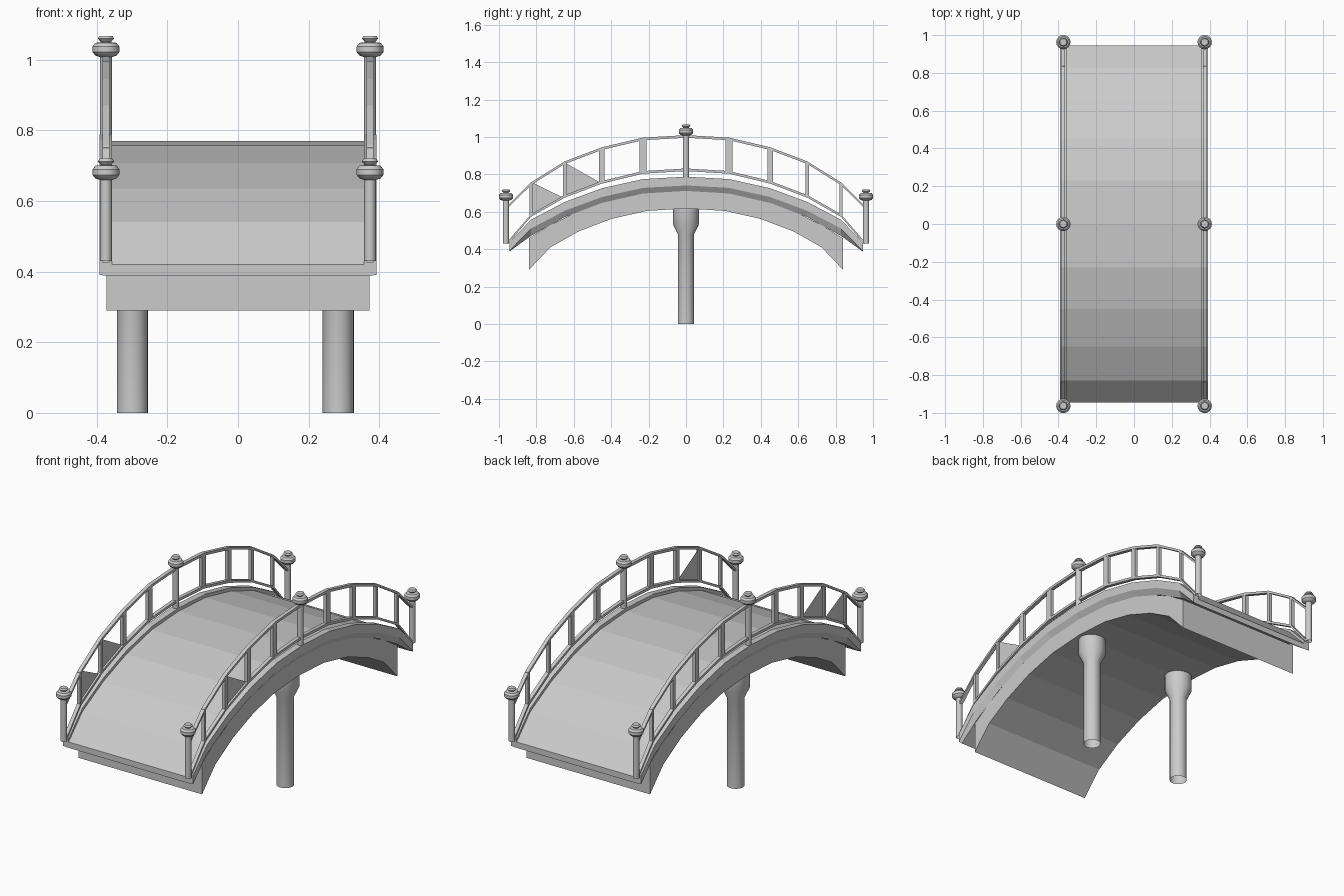
import bpy, bmesh, math

if "Cube" in bpy.data.objects:
    bpy.data.objects.remove(bpy.data.objects["Cube"])

# half-span stations, mirrored to the other side of y = 0
YS = [0, .23, .45, .648, .828, .945]


def full(half):
    return half[:0:-1] + half


def full_y(half):
    return [-v for v in half[:0:-1]] + half


def finish(name, bm, smooth=False):
    bmesh.ops.recalc_face_normals(bm, faces=bm.faces[:])
    me = bpy.data.meshes.new(name)
    bm.to_mesh(me)
    bm.free()
    ob = bpy.data.objects.new(name, me)
    bpy.context.collection.objects.link(ob)
    if smooth:
        bpy.ops.object.select_all(action='DESELECT')
        ob.select_set(True)
        bpy.context.view_layer.objects.active = ob
        bpy.ops.object.shade_smooth_by_angle(angle=math.radians(35))
    return ob


def sweep(name, ys, section):
    """Loft the cross-section section(i) -> [(x, z)] along y."""
    bm = bmesh.new()
    rings = [[bm.verts.new((x, y, z)) for x, z in section(i)]
             for i, y in enumerate(ys)]
    n = len(rings[0])
    for a, b in zip(rings, rings[1:]):
        for k in range(n):
            bm.faces.new((a[k], a[(k + 1) % n], b[(k + 1) % n], b[k]))
    bm.faces.new(rings[0])
    bm.faces.new(rings[-1])
    return finish(name, bm)


def lathe(name, x, y, z0, profile, sides=16):
    """Revolve (radius, z) around a vertical axis; only the top is capped."""
    bm = bmesh.new()
    rings = [[bm.verts.new((x + r * math.cos(2 * math.pi * k / sides),
                            y + r * math.sin(2 * math.pi * k / sides), z0 + z))
              for k in range(sides)] for r, z in profile]
    for a, b in zip(rings, rings[1:]):
        for k in range(sides):
            j = (k + 1) % sides
            bm.faces.new((a[k], a[j], b[j], b[k]))
    bm.faces.new(rings[-1])
    return finish(name, bm, True)


# deck with raised curbs and chamfered underside
ys = full_y(YS)
floor = full([.77, .757, .708, .635, .54, .42])
low = full([.712, .698, .648, .572, .472, .388])


def deck_section(i):
    f, b = floor[i], low[i]
    t, s = f + .018, f - .029
    half = [(.357, f), (.357, t), (.392, t), (.392, s), (.372, b)]
    return half + [(-x, z) for x, z in half[::-1]]


sweep("deck", ys, deck_section)

# supporting arch under the deck
arch_y = full_y([0, .21, .40, .575, .725, .84])
arch_top = full([.72, .71, .665, .605, .53, .458])
arch_low = full([.618, .605, .562, .495, .41, .29])
sweep("arch", arch_y, lambda i: [(-.372, arch_low[i]), (.372, arch_low[i]),
                                 (.372, arch_top[i]), (-.372, arch_top[i])])

# support pillars with flared heads
for x in (-.299, .284):
    lathe("pillar", x, 0, 0, [(.044, 0), (.044, .48), (.07, .535), (.07, .63)], 24)

# railings
top_z = full([1.01, .997, .945, .87, .758, .632])
bot_z = full([.832, .818, .765, .69, .588, .44])
RX, RW, RH = .374, .01, .014
widths = [.035, .03, .019, .015]
cap = [(.017, .66), (.03, .664), (.038, .674), (.038, .69), (.03, .7),
       (.014, .702), (.023, .712), (.018, .72)]
for sx in (-1, 1):
    cx = sx * RX
    for label, zs in (("top_rail", top_z), ("bottom_rail", bot_z)):
        rail_y = full_y(YS[:-1] + [.955])
        sweep(label, rail_y, lambda i: [
            (cx - RW, zs[i] - RH), (cx + RW, zs[i] - RH),
            (cx + RW, zs[i]), (cx - RW, zs[i])])

    # balusters between the rails
    for sy in (-1, 1):
        for j, w in enumerate(widths):
            y = sy * YS[j + 1]
            z0, z1 = bot_z[5 + j + 1] - .008, top_z[5 + j + 1] - .006
            sweep("baluster", [y - w / 2, y + w / 2], lambda i: [
                (cx - .009, z0), (cx + .009, z0), (cx + .009, z1), (cx - .009, z1)])

    # posts with turned caps
    for y in (-.963, 0, .963):
        dz = .348 if y == 0 else 0
        lathe("post", cx, y, dz, [(.0165, .43), (.0165, .665)])
        lathe("post_cap", cx, y, dz, cap)

    # triangular infill panels near the front
    panels = [[(-.642, .86), (-.642, .685), (-.465, .76)]]
    if sx < 0:
        panels.append([(-.822, .757), (-.822, .585), (-.665, .68)])
    for tri in panels:
        bm = bmesh.new()
        bm.faces.new([bm.verts.new((cx, y, z)) for y, z in tri])
        finish("infill_panel", bm)
